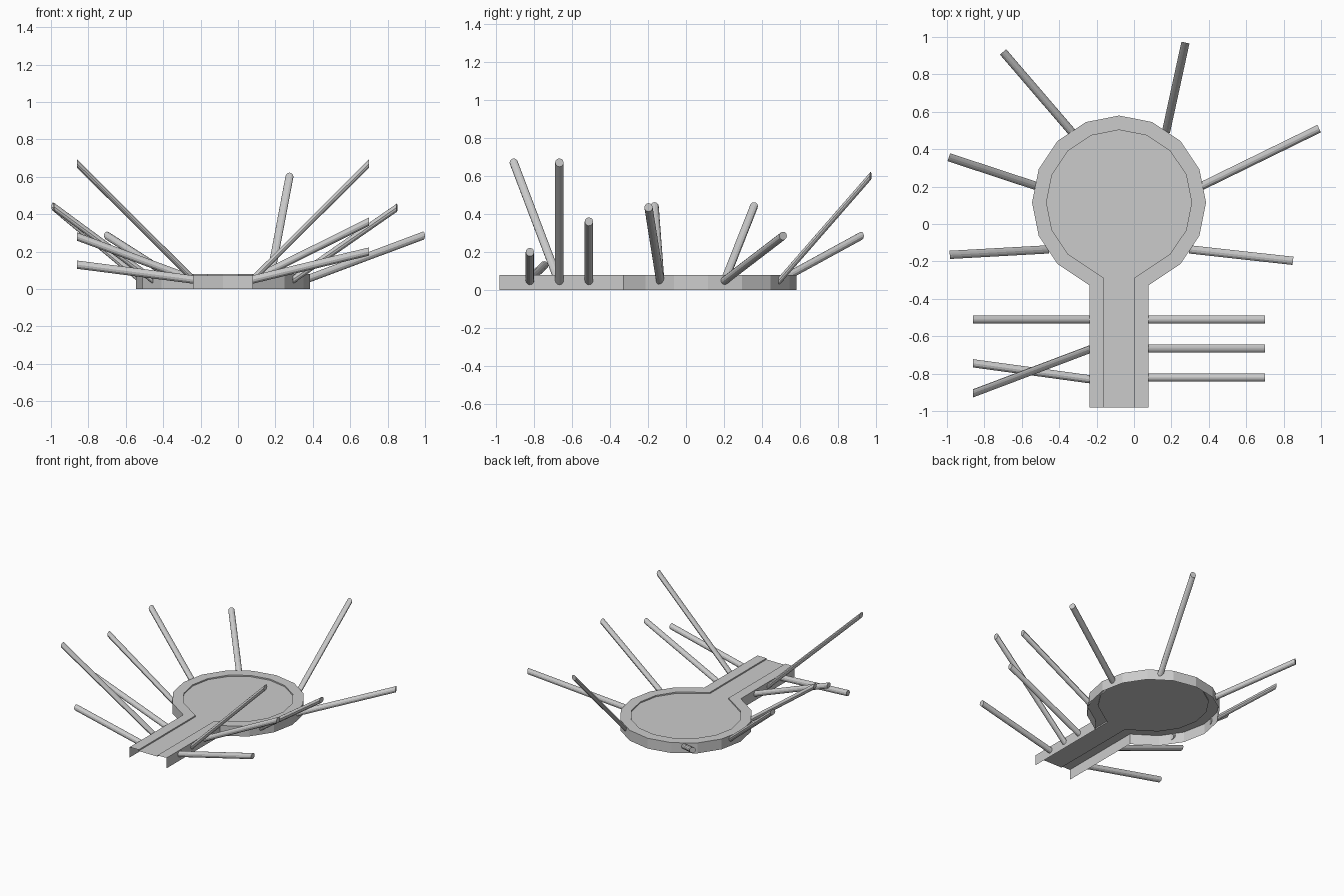
import bpy, bmesh
from math import cos, sin, radians
from mathutils import Vector

if "Cube" in bpy.data.objects:
    bpy.data.objects.remove(bpy.data.objects["Cube"])

CX, CY, R, HALF, END = -0.08, 0.115, 0.465, 0.157, -0.98
HEIGHT, STEP, RIM = 0.08, 0.01, 0.077


def finish(bm, name):
    mesh = bpy.data.meshes.new(name)
    bm.to_mesh(mesh)
    bm.free()
    ob = bpy.data.objects.new(name, mesh)
    bpy.context.collection.objects.link(ob)
    return ob


def keyhole(inset):
    """Open outline: stem end, around the 16-sided bulb, back to stem end."""
    r, h = R - inset, HALF - inset
    a, b = [Vector((r * cos(radians(t)), r * sin(radians(t)))) for t in (-45, -67.5)]
    neck = a + (b - a) * ((h - a.x) / (b.x - a.x))
    pts = [(h, END - CY), (h, neck.y)]
    pts += [(r * cos(radians(t * 22.5)), r * sin(radians(t * 22.5))) for t in range(-2, 11)]
    pts += [(-h, neck.y), (-h, END - CY)]
    return [(CX + x, CY + y) for x, y in pts]


# Keyhole tray: thin outer wall, flat rim, shallow recessed panel; open below and at stem end
bm = bmesh.new()
levels = [(0, 0), (0, HEIGHT), (RIM, HEIGHT), (RIM, HEIGHT - STEP)]
rings = [[bm.verts.new((x, y, z)) for x, y in keyhole(i)] for i, z in levels]
for lo, hi in zip(rings, rings[1:]):
    for k in range(len(lo) - 1):
        bm.faces.new((lo[k], lo[k + 1], hi[k + 1], hi[k]))
bm.faces.new(rings[-1])
finish(bm, "keyhole_tray")


# Rods: upright circle on the wall, swept along a slanted line
def rod(name, start, end, normal, radius=0.022, sides=12):
    side = Vector((-normal.y, normal.x, 0)).normalized()
    bm = bmesh.new()
    ends = []
    for c in (Vector(start), Vector(end)):
        ends.append([bm.verts.new(c + side * radius * cos(radians(360 * k / sides))
                                  + Vector((0, 0, radius * sin(radians(360 * k / sides)))))
                     for k in range(sides)])
    a, b = ends
    for k in range(sides):
        n = (k + 1) % sides
        bm.faces.new((a[k], a[n], b[n], b[k]))
    bm.faces.new(a[::-1])
    bm.faces.new(b)
    finish(bm, name)


# Stem rods: side, start y, end y, end z
stem_rods = [(1, -0.51, -0.51, 0.36), (1, -0.665, -0.665, 0.67), (1, -0.82, -0.82, 0.20),
             (-1, -0.51, -0.51, 0.28), (-1, -0.67, -0.905, 0.67), (-1, -0.83, -0.745, 0.13)]
for i, (s, y0, y1, z1) in enumerate(stem_rods):
    rod(f"stem_rod_{i + 1}", (CX + s * HALF, y0, 0.05), (CX + s * 0.78, y1, z1), Vector((s, 0, 0)))

# Bulb rods: facet-centre angle and end point
bulb_rods = [(11.25, (0.99, 0.51, 0.285)), (-33.75, (0.85, -0.197, 0.435)),
             (56.25, (0.275, 0.97, 0.60)), (123.75, (-0.70, 0.92, 0.285)),
             (168.75, (-0.99, 0.357, 0.44)), (213.75, (-0.985, -0.165, 0.44))]
for i, (t, end) in enumerate(bulb_rods):
    r = R * cos(radians(11.25)) - 0.005
    start = (CX + r * cos(radians(t)), CY + r * sin(radians(t)), 0.05)
    d = Vector(end) - Vector(start)
    rod(f"bulb_rod_{i + 1}", start, end, Vector((d.x, d.y, 0)))
